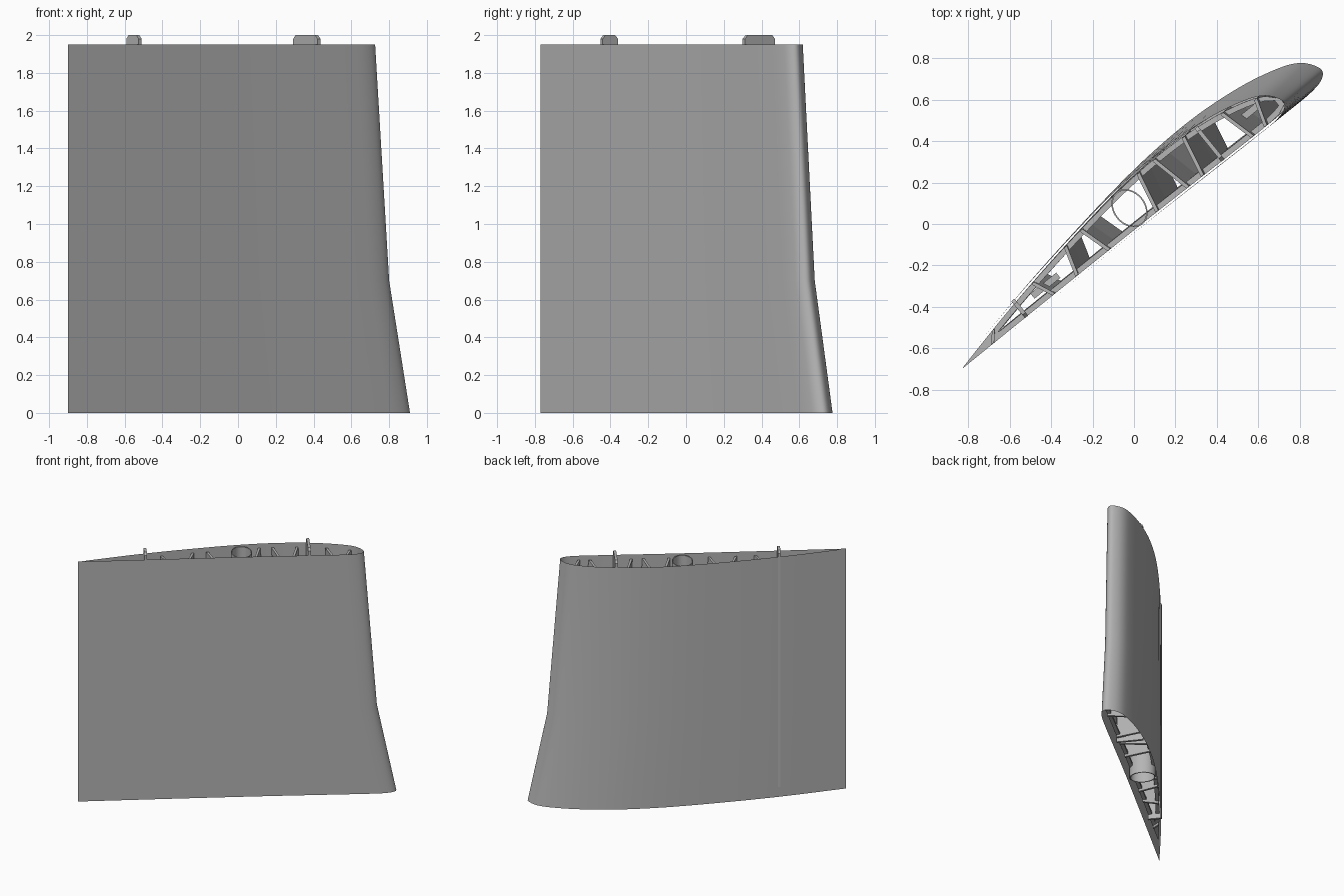
import bpy
import bmesh
import math
from mathutils import Vector

if "Cube" in bpy.data.objects:
    bpy.data.objects.remove(bpy.data.objects["Cube"])

grey = bpy.data.materials.new("neutral grey")
grey.use_nodes = True
colour = (0.46, 0.46, 0.46, 1)
grey.diffuse_color = colour
grey.node_tree.nodes["Principled BSDF"].inputs["Base Color"].default_value = colour

# Chord frame: s runs from trailing to leading edge, t runs towards the curved side
TAIL = Vector((-0.9, -0.77, 0))
ANGLE = math.radians(39)
ALONG = Vector((math.cos(ANGLE), math.sin(ANGLE), 0))
ACROSS = Vector((-math.sin(ANGLE), math.cos(ANGLE), 0))
TOP, KINK = 1.95, 0.7


def place(s, t, z):
    return TAIL + ALONG * s + ACROSS * t + Vector((0, 0, z))


def scale_at(z):
    if z < KINK:
        return 1 - 0.061 * z / KINK
    return 0.939 - 0.041 * (z - KINK) / (TOP - KINK)


# Aerofoil section, round from the trailing edge and back
CONTROL = [(0, 0), (0.475, 0.105), (0.913, 0.18), (1.35, 0.236), (1.705, 0.25),
           (1.995, 0.224), (2.2, 0.176), (2.301, 0.126), (2.353, 0.05),
           (2.33, 0.007), (2.25, -0.012), (2.1, -0.014), (1.85, -0.01),
           (1.4, -0.003), (0.8, 0), (0, 0)]


def smooth_path(points, steps=6):
    pts = [Vector(p) for p in points]
    out = []
    for i in range(len(pts) - 1):
        a, b = pts[i], pts[i + 1]
        ta = (b - pts[max(i - 1, 0)]) / 2
        tb = (pts[min(i + 2, len(pts) - 1)] - a) / 2
        for k in range(steps):
            f = k / steps
            f2, f3 = f * f, f ** 3
            out.append(a * (2 * f3 - 3 * f2 + 1) + ta * (f3 - 2 * f2 + f)
                       + b * (3 * f2 - 2 * f3) + tb * (f3 - f2))
    return out


SECTION = smooth_path(CONTROL)
NOSE = max(range(len(SECTION)), key=lambda i: SECTION[i].x)
UPPER = SECTION[:NOSE + 1]
LOWER = [SECTION[0]] + SECTION[:NOSE - 1:-1]


def height_on(line, s):
    for a, b in zip(line, line[1:]):
        if a.x <= s <= b.x:
            return a.y + (b.y - a.y) * (s - a.x) / max(b.x - a.x, 1e-6)
    return line[-1].y


def make(name, rings, cap=False, loop=False, smooth=False):
    """Skin a stack of closed rings."""
    bm = bmesh.new()
    rows = [[bm.verts.new(p) for p in ring] for ring in rings]
    n = len(rows[0])
    pairs = list(zip(rows, rows[1:]))
    if loop:
        pairs.append((rows[-1], rows[0]))
    for a, b in pairs:
        for i in range(n):
            j = (i + 1) % n
            bm.faces.new((a[i], a[j], b[j], b[i]))
    if cap:
        bm.faces.new(rows[0][::-1])
        bm.faces.new(rows[-1])
    bmesh.ops.recalc_face_normals(bm, faces=bm.faces)
    mesh = bpy.data.meshes.new(name)
    bm.to_mesh(mesh)
    bm.free()
    mesh.materials.append(grey)
    obj = bpy.data.objects.new(name, mesh)
    bpy.context.collection.objects.link(obj)
    if smooth:
        bpy.ops.object.select_all(action="DESELECT")
        obj.select_set(True)
        bpy.context.view_layer.objects.active = obj
        bpy.ops.object.shade_smooth_by_angle(angle=math.radians(30))
    return obj


# Thin outer skin, open at both ends
make("outer_skin",
     [[place(p.x * scale_at(z), p.y * scale_at(z), z) for p in SECTION]
      for z in (0, KINK, TOP)], smooth=True)


# Ribs: flat rings that follow the inside of the skin
def inset_loop(gap, z, count=40):
    k = scale_at(z)
    start, end = 0.0, 2.353 - gap
    while height_on(UPPER, start) - height_on(LOWER, start) < 2 * gap + 0.002:
        start += 0.01
    stations = [start + (end - start) * i / count for i in range(count + 1)]
    top = [(s, height_on(UPPER, s) - gap) for s in stations]
    low = [(s, height_on(LOWER, s) + gap) for s in reversed(stations)]
    return [place(s * k, t * k, z) for s, t in top + low]


THICK = 0.02
for number, z in enumerate((0.12, 0.7, 1.25, 1.8)):
    make(f"rib_{number + 1}",
         [inset_loop(0.012, z), inset_loop(0.012, z + THICK),
          inset_loop(0.042, z + THICK), inset_loop(0.042, z)], loop=True)


# Webs: upright plates across the section, alternately skewed
def web(name, station, skew, bottom, top, half=0.01):
    rings = []
    levels = [bottom] + [z for z in (KINK,) if bottom < z < top] + [top]
    for z in levels:
        k = scale_at(z)
        low, high = station - skew, station + skew
        t0 = height_on(LOWER, low) + 0.014
        t1 = height_on(UPPER, high) - 0.014
        rings.append([place((low - half) * k, t0 * k, z), place((low + half) * k, t0 * k, z),
                      place((high + half) * k, t1 * k, z), place((high - half) * k, t1 * k, z)])
    make(name, rings, cap=True)


STATIONS = (0.35, 0.72, 0.93, 1.1, 1.48, 1.64, 1.79, 2.08, 2.22)
for number, s in enumerate(STATIONS):
    web(f"cross_web_{number + 1}", s, 0.025 * (-1) ** number, 0.1, 1.92)


# Spars with chamfered tabs that rise above the skin
def spar(name, s, low, high):
    cut = 0.02
    outline = [(low, 0.08), (high, 0.08), (high, 2 - cut), (high - cut, 2),
               (low + cut, 2), (low, 2 - cut)]
    make(name, [[place(s + side, t, z) for t, z in outline]
                for side in (-0.01, 0.01)], cap=True)


spar("rear_spar", 0.5, 0.01, 0.115)
spar("front_spar", 1.71, 0.0, 0.205)

# Short chordwise braces beside the spars
for name, s, t in (("rear_brace", 0.665, 0.07), ("front_brace", 1.99, 0.1)):
    make(name, [[place(s + ds, t + dt, z) for ds, dt in
                 ((-0.08, -0.016), (0.08, -0.016), (0.08, 0.016), (-0.08, 0.016))]
                for z in (1.25, 1.27)], cap=True)


# Oval tube running up through the middle
def oval(wide, deep, z, sides=32):
    turn = [2 * math.pi * i / sides for i in range(sides)]
    return [place(1.215 + wide * math.cos(a), 0.105 + deep * math.sin(a), z) for a in turn]


make("centre_tube",
     [oval(0.078, 0.1, 0.04), oval(0.078, 0.1, 1.94),
      oval(0.071, 0.093, 1.94), oval(0.071, 0.093, 0.04)], loop=True, smooth=True)
